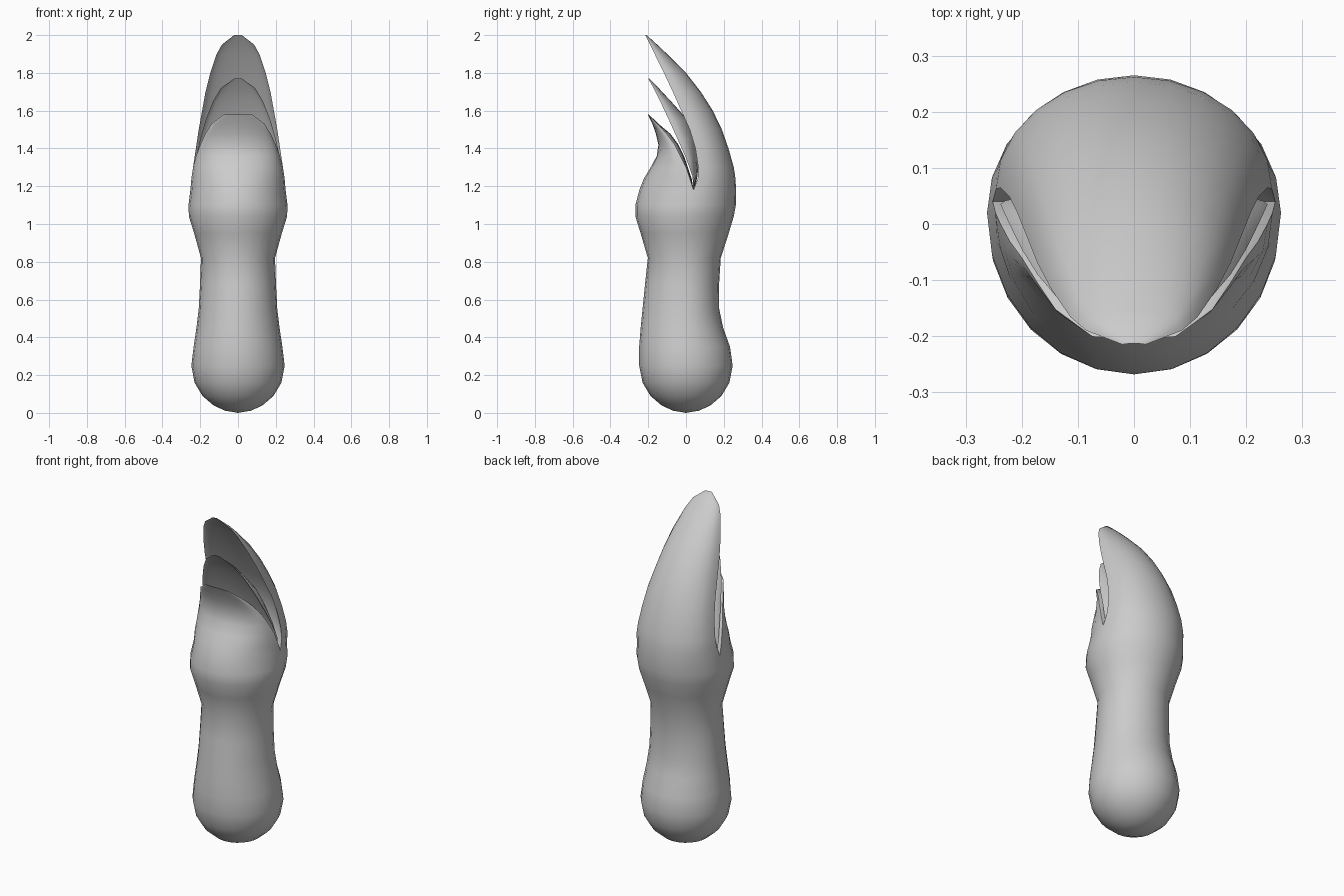
import bpy, bmesh
from math import sin, cos, pi, radians

N = 12  # segments per half ring


def arc(z, w, rim, mid):
    # half ring from the right rim, through the centre line, to the left rim
    return [(w * cos(pi * i / N), rim + (mid - rim) * sin(pi * i / N), z)
            for i in range(N + 1)]


def strip(bm, rows):
    grid = [[bm.verts.new(p) for p in r] for r in rows]
    for a, b in zip(grid, grid[1:]):
        for i in range(N):
            bm.faces.new((a[i], a[i + 1], b[i + 1], b[i]))


def loft(bm, rows, cap):
    # rows: z, half width, rim y, front centre y, back centre y
    front = [arc(z, w, r, f) for z, w, r, f, b in rows]
    back = [arc(z, w, r, b) for z, w, r, f, b in rows]
    strip(bm, front)
    strip(bm, back)
    if cap:
        strip(bm, [front[-1], back[-1]])


def finish(bm, name):
    bmesh.ops.remove_doubles(bm, verts=bm.verts, dist=0.0003)
    bmesh.ops.recalc_face_normals(bm, faces=bm.faces)
    me = bpy.data.meshes.new(name)
    bm.to_mesh(me)
    bm.free()
    ob = bpy.data.objects.new(name, me)
    bpy.context.collection.objects.link(ob)
    bpy.ops.object.select_all(action='DESELECT')
    ob.select_set(True)
    bpy.context.view_layer.objects.active = ob
    bpy.ops.object.shade_smooth_by_angle(angle=radians(50))


# Handle with a rounded foot, a waist and a bulb
handle = [
    (0.00, 0.000, 0, 0.000, 0.000), (0.012, 0.070, 0, -0.070, 0.070),
    (0.04, 0.130, 0, -0.130, 0.130), (0.09, 0.188, 0, -0.188, 0.188),
    (0.16, 0.230, 0, -0.230, 0.230), (0.25, 0.247, 0, -0.248, 0.247),
    (0.35, 0.235, 0, -0.248, 0.233), (0.45, 0.220, 0, -0.240, 0.197),
    (0.55, 0.208, 0, -0.230, 0.176), (0.68, 0.201, 0, -0.217, 0.175),
    (0.82, 0.196, 0, -0.202, 0.184), (0.95, 0.232, 0, -0.240, 0.226),
    (1.04, 0.260, 0.005, -0.268, 0.253), (1.10, 0.262, 0.02, -0.268, 0.264),
    (1.18, 0.252, 0.04, -0.247, 0.265)]

# Low front petal, growing from the front half of the bulb
front_petal = [
    (1.18, 0.252, 0.04, -0.247, 0.04), (1.24, 0.247, 0.02, -0.223, 0.03),
    (1.30, 0.238, 0.00, -0.187, 0.01), (1.36, 0.222, -0.03, -0.155, -0.01),
    (1.42, 0.200, -0.06, -0.146, -0.04), (1.48, 0.172, -0.105, -0.160, -0.085),
    (1.53, 0.140, -0.152, -0.178, -0.145), (1.58, 0.075, -0.20, -0.203, -0.197)]

# Tall rear petal, growing from the back half of the bulb
rear_petal = [
    (1.18, 0.252, 0.04, 0.04, 0.265), (1.24, 0.246, 0.062, 0.075, 0.262),
    (1.30, 0.238, 0.065, 0.10, 0.253), (1.40, 0.223, 0.05, 0.10, 0.225),
    (1.50, 0.208, 0.02, 0.08, 0.19), (1.60, 0.190, -0.025, 0.03, 0.142),
    (1.70, 0.172, -0.07, -0.02, 0.078), (1.80, 0.147, -0.117, -0.08, 0.00),
    (1.90, 0.113, -0.166, -0.14, -0.10), (1.95, 0.085, -0.19, -0.175, -0.153),
    (2.00, 0.020, -0.215, -0.213, -0.208)]

bm = bmesh.new()
loft(bm, handle, False)
loft(bm, front_petal, True)
loft(bm, rear_petal, True)
finish(bm, "handle_with_petals")

# Middle petal, sitting in the slot between the other two
middle_petal = [
    (1.16, 0.232, 0.04, 0.038, 0.042), (1.25, 0.238, 0.035, 0.04, 0.06),
    (1.35, 0.222, 0.00, 0.02, 0.07), (1.45, 0.200, -0.045, -0.015, 0.055),
    (1.55, 0.172, -0.09, -0.06, 0.01), (1.65, 0.132, -0.137, -0.115, -0.08),
    (1.72, 0.090, -0.172, -0.16, -0.145), (1.77, 0.020, -0.20, -0.199, -0.194)]
bm = bmesh.new()
loft(bm, middle_petal, True)
finish(bm, "middle_petal")
